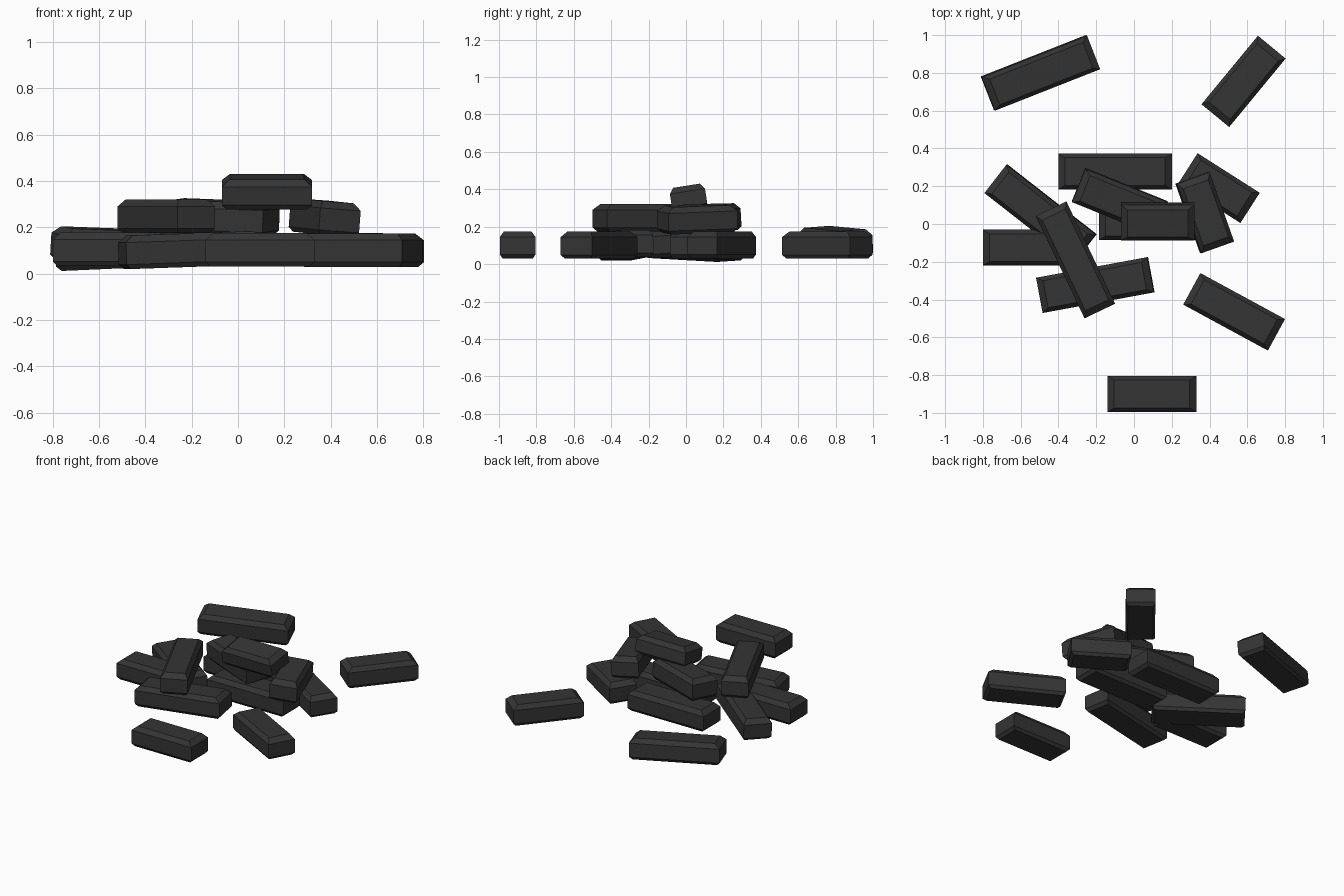
import bpy, bmesh
from math import radians
from mathutils import Euler

if "Cube" in bpy.data.objects:
    bpy.data.objects.remove(bpy.data.objects["Cube"])

mat = bpy.data.materials.new("charcoal")
mat.diffuse_color = (0.035, 0.035, 0.035, 1)
mat.use_nodes = True
mat.node_tree.nodes["Principled BSDF"].inputs["Base Color"].default_value = mat.diffuse_color


def bar(name, length, loc, angle, pitch=0, roll=0, width=0.19, height=0.145):
    """Chamfered ingot: four stacked rectangles, wider in the middle."""
    bm = bmesh.new()
    h = height / 2
    rings = []
    # height, end inset, side inset
    for z, ex, sy in [(-h, .02, .014), (-h + .02, 0, 0), (h - .03, 0, 0), (h, .035, .022)]:
        x, y = length / 2 - ex, width / 2 - sy
        rings.append([bm.verts.new((a * x, b * y, z))
                      for a, b in [(-1, -1), (1, -1), (1, 1), (-1, 1)]])
    bm.faces.new(rings[0][::-1])
    bm.faces.new(rings[-1])
    for lo, hi in zip(rings, rings[1:]):
        for i in range(4):
            j = (i + 1) % 4
            bm.faces.new((lo[i], lo[j], hi[j], hi[i]))
    me = bpy.data.meshes.new(name)
    bm.to_mesh(me)
    bm.free()
    me.materials.append(mat)
    ob = bpy.data.objects.new(name, me)
    ob.location = loc
    ob.rotation_euler = Euler((radians(roll), radians(pitch), radians(angle)))
    bpy.context.collection.objects.link(ob)


# Scattered outer bars
bar("scattered_bar_back_left", .60, (-.495, .80, .118), 21.5, 2, 4)
bar("scattered_bar_back_right", .47, (.58, .755, .102), 50.5)
bar("scattered_bar_front", .47, (.095, -.90, .103), 0)
bar("scattered_bar_front_right", .51, (.53, -.465, .102), -28.5)

# Bottom layer of the pile
bar("lower_bar_back", .60, (-.10, .278, .103), 0)
bar("lower_bar_left_diagonal", .60, (-.495, .055, .098), -38, -2, 3)
bar("lower_bar_left", .47, (-.565, -.125, .105), 0)
bar("lower_bar_front", .60, (-.205, -.323, .102), 10.5, -2)
bar("lower_bar_centre", .60, (.115, .01, .103), 0)
bar("lower_bar_right", .39, (.45, .19, .103), -32.5)

# Second layer
bar("upper_bar_left", .60, (-.31, -.19, .248), -64.5, 0, 0, .18)
bar("upper_bar_back", .47, (-.075, .118, .243), -22, 2, 3)
bar("upper_bar_right", .39, (.375, .06, .242), -70.5, 2, -4, .185)

# Top bar
bar("top_bar", .39, (.125, .013, .355), 0, 0, 9, .19, .13)
